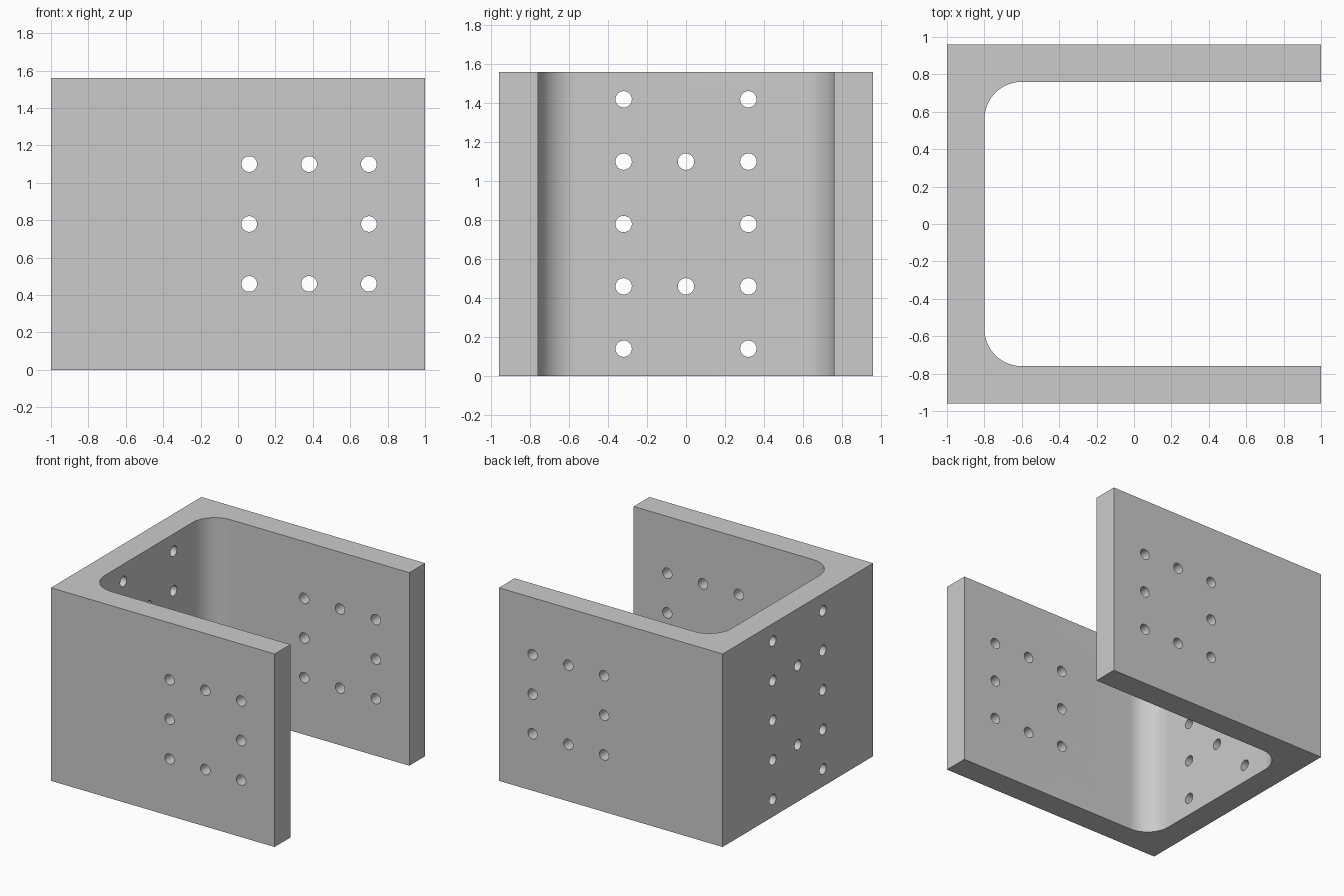
import bpy
import bmesh
import math
from mathutils import Matrix, Vector

cube = bpy.data.objects.get("Cube")
if cube:
    bpy.data.objects.remove(cube, do_unlink=True)

HEIGHT, HALF_Y, WALL = 1.56, 0.96, 0.2
FILLET, HOLE_R, PITCH = 0.2, 0.042, 0.32
MID_Z = HEIGHT / 2

grey = bpy.data.materials.new("plain grey")
grey.use_nodes = True
colour = (0.6, 0.6, 0.6, 1)
grey.diffuse_color = colour
grey.node_tree.nodes["Principled BSDF"].inputs["Base Color"].default_value = colour


def make_object(name, bm):
    bmesh.ops.recalc_face_normals(bm, faces=bm.faces)
    mesh = bpy.data.meshes.new(name)
    bm.to_mesh(mesh)
    bm.free()
    mesh.materials.append(grey)
    obj = bpy.data.objects.new(name, mesh)
    bpy.context.collection.objects.link(obj)
    return obj


# U-shaped channel: plan profile with rounded inner corners, extruded upwards
inner_x, inner_y = -1 + WALL, HALF_Y - WALL
half = [(-1, HALF_Y), (1, HALF_Y), (1, inner_y)]
for i in range(17):
    a = math.pi / 2 * (1 + i / 16)
    half.append((inner_x + FILLET + FILLET * math.cos(a),
                 inner_y - FILLET + FILLET * math.sin(a)))
profile = half + [(x, -y) for x, y in reversed(half)]

bm = bmesh.new()
base = bm.faces.new([bm.verts.new((x, y, 0)) for x, y in profile])
top = bmesh.ops.extrude_face_region(bm, geom=[base])["geom"]
bmesh.ops.translate(bm, vec=(0, 0, HEIGHT),
                    verts=[v for v in top if isinstance(v, bmesh.types.BMVert)])
channel = make_object("channel_bracket", bm)

# Bolt hole cutters
bm = bmesh.new()


def drill(centre, axis, depth):
    turn = Vector((0, 0, 1)).rotation_difference(Vector(axis)).to_matrix().to_4x4()
    bmesh.ops.create_cone(bm, cap_ends=True, segments=32, radius1=HOLE_R,
                          radius2=HOLE_R, depth=depth,
                          matrix=Matrix.Translation(centre) @ turn)


# Side walls: ring of eight holes, through both walls
for i in (-1, 0, 1):
    for j in (-1, 0, 1):
        if (i, j) != (0, 0):
            drill((0.38 + i * PITCH, 0, MID_Z + j * PITCH), (0, 1, 0), 3)

# Closed end wall: two columns of five, plus two on the centre line
for j in range(-2, 3):
    for i in (-1, 1):
        drill((-0.9, i * PITCH, MID_Z + j * PITCH), (1, 0, 0), 0.5)
for j in (-1, 1):
    drill((-0.9, 0, MID_Z + j * PITCH), (1, 0, 0), 0.5)

cutter = make_object("hole_cutter", bm)
cutter.hide_render = True

# Cut the holes, then remove the helper
cut = channel.modifiers.new("bolt holes", "BOOLEAN")
cut.operation = "DIFFERENCE"
cut.solver = "EXACT"
cut.object = cutter
bpy.ops.object.select_all(action="DESELECT")
bpy.context.view_layer.objects.active = channel
channel.select_set(True)
bpy.ops.object.modifier_apply(modifier=cut.name)
bpy.data.objects.remove(cutter, do_unlink=True)

bpy.ops.object.shade_smooth_by_angle(angle=math.radians(30))
